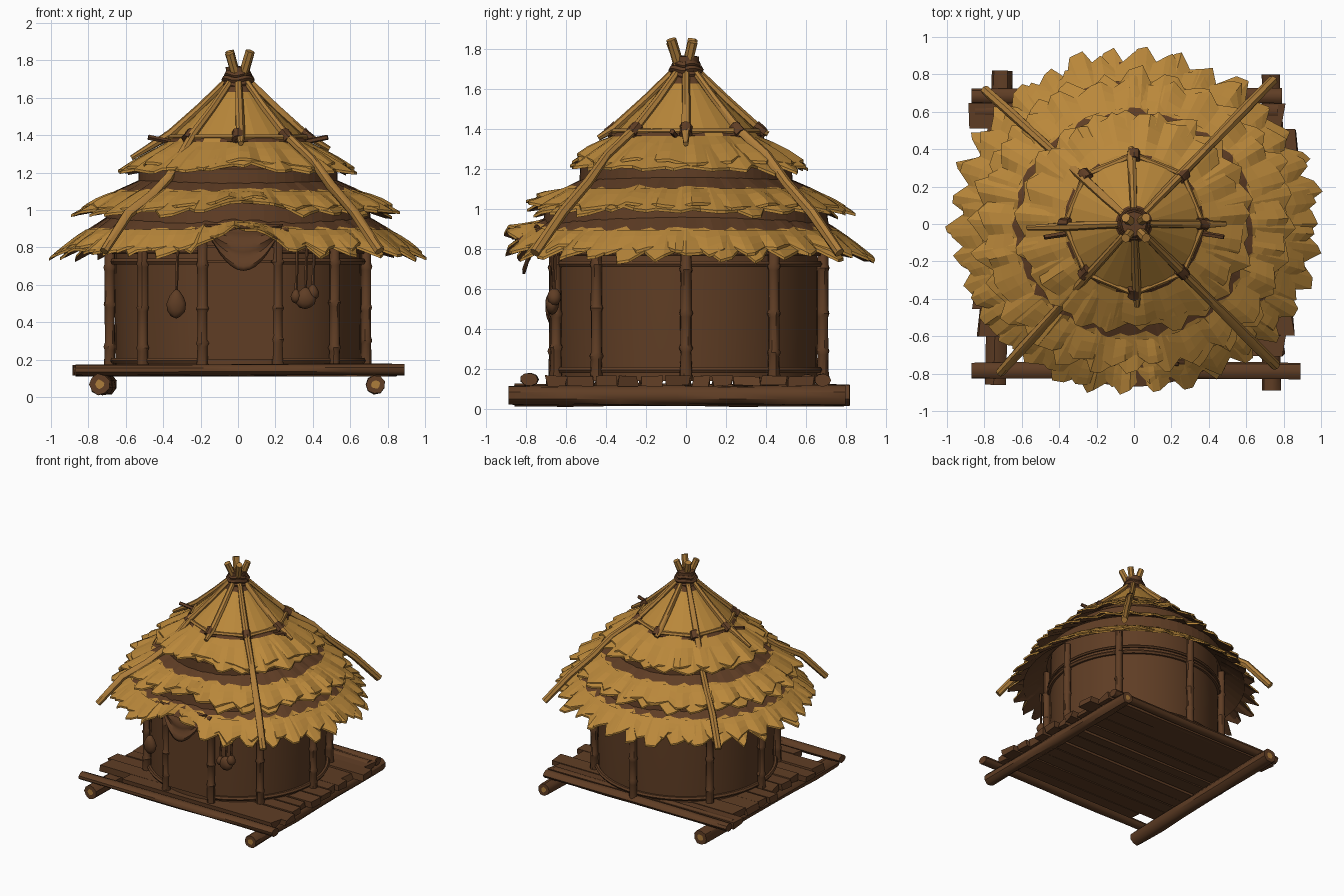
import bpy, bmesh, math, random
from mathutils import Vector

if "Cube" in bpy.data.objects:
    bpy.data.objects.remove(bpy.data.objects["Cube"])
random.seed(7)
R = random.uniform


def material(name, col):
    m = bpy.data.materials.new(name)
    m.diffuse_color = (*col, 1)
    m.use_nodes = True
    m.node_tree.nodes["Principled BSDF"].inputs["Base Color"].default_value = m.diffuse_color
    return m


THATCH = material("straw thatch", (0.49, 0.245, 0.043))
POLE = material("pale pole wood", (0.42, 0.205, 0.043))
BROWN = material("dark brown wood", (0.115, 0.047, 0.018))


def make(name, bm, mats, smooth=None):
    bmesh.ops.recalc_face_normals(bm, faces=bm.faces)
    me = bpy.data.meshes.new(name)
    bm.to_mesh(me)
    bm.free()
    ob = bpy.data.objects.new(name, me)
    bpy.context.collection.objects.link(ob)
    for m in mats:
        me.materials.append(m)
    if smooth:
        bpy.context.view_layer.objects.active = ob
        ob.select_set(True)
        bpy.ops.object.shade_smooth_by_angle(angle=math.radians(smooth))
        ob.select_set(False)
    return ob


def tube(name, pts, rad, mat=BROWN, cap=None, sides=9, jit=0.0, flat=1.0):
    """Round pole through pts; rad is a number or one radius per point."""
    bm = bmesh.new()
    pts = [Vector(p) for p in pts]
    rings = []
    for i, p in enumerate(pts):
        d = pts[min(i + 1, len(pts) - 1)] - pts[max(i - 1, 0)]
        q = d.to_track_quat('Z', 'Y')
        r = rad[i] if isinstance(rad, list) else rad
        ring = []
        for k in range(sides):
            a = math.tau * k / sides
            rr = r * (1 + R(-jit, jit))
            ring.append(bm.verts.new(p + q @ Vector((rr * math.cos(a), rr * math.sin(a) * flat, 0))))
        rings.append(ring)
    for a, b in zip(rings, rings[1:]):
        for k in range(sides):
            bm.faces.new((a[k], a[(k + 1) % sides], b[(k + 1) % sides], b[k]))
    caps = [bm.faces.new(ring) for ring in (rings[0], rings[-1])]
    if cap:  # pale heartwood in the cut ends
        bm.normal_update()
        bmesh.ops.inset_individual(bm, faces=caps, thickness=rad * 0.55)
        for f in caps:
            f.material_index = 1
    return make(name, bm, [mat, cap or mat], 40)


def log(name, a, b, r, jit=0.08, n=6, **kw):
    a, b = Vector(a), Vector(b)
    return tube(name, [a.lerp(b, i / n) for i in range(n + 1)], r, jit=jit, **kw)


def pol(r, deg, z):
    return (r * math.cos(math.radians(deg)), r * math.sin(math.radians(deg)), z)


def bump(x, y):
    return math.exp(-((x - 0.03) / 0.19) ** 2) if y < 0 else 0


def lift(x, y):
    """Raises the eave into an arch above the door."""
    t = min(max((math.hypot(x, y) - 0.6) / 0.3, 0), 1)
    return 0.13 * bump(x, y) * t * t


def thatch(name, r0, z0, r1, z1, n, depth, squash, band=0.0):
    """Ring of ragged straw, brown below; band is the bare brown share at its top."""
    bm = bmesh.new()
    slope = (z1 - z0) / (r1 - r0)
    top, bot = [], []
    spin = R(0, 1)
    for i in range(n):
        long, turn = R(0, 0.045), R(-0.01, 0.01)
        for frac, kind in ((R(-.08, .08), 0), (R(.28, .42), 1), (R(.55, .72), 2)):
            a = math.tau * (i + frac + spin) / n
            cx, cy = math.cos(a), math.sin(a) * squash
            rt = r1 - long - (R(0, 0.015) if kind == 1 else R(0.01, 0.04)) if kind else r1 - depth - R(0, 0.03)
            rt -= 0.05 * bump(cx * r1, cy * r1)
            dz = turn + R(-0.006, 0.012) if kind else -0.014
            ct, cb = [], []
            for t in (0, band + R(-.04, .05) if band else 0.35, 0.7, 1):
                r = r0 + (rt - r0) * t
                x, y = cx * r, cy * r
                z = z0 + slope * (r - r0) + dz * min(1, t * 1.6) + lift(x, y) + 0.02 * t * (1 - t)
                ct.append(bm.verts.new((x, y, z)))
                cb.append(bm.verts.new((x, y, z - 0.026 + 0.012 * t)))
            top.append(ct)
            bot.append(cb)
    m = len(top)
    for i in range(m):
        j = (i + 1) % m
        for k in range(3):
            f = bm.faces.new((top[i][k], top[i][k + 1], top[j][k + 1], top[j][k]))
            f.material_index = int(band > 0 and k == 0)
            bm.faces.new((bot[i][k], bot[j][k], bot[j][k + 1], bot[i][k + 1])).material_index = 1
        bm.faces.new((top[i][3], bot[i][3], bot[j][3], top[j][3]))
        bm.faces.new((top[i][0], top[j][0], bot[j][0], bot[i][0])).material_index = 1
    return make(name, bm, [THATCH, BROWN])


def revolve(name, prof, n, mats, arch=False, rule=None, smooth=None):
    bm = bmesh.new()
    rings = []
    for r, z in prof:
        ring = []
        for k in range(n):
            x, y, _ = pol(r, 360 * k / n, 0)
            ring.append(bm.verts.new((x, y, z + (lift(x, y) if arch else 0))))
        rings.append(ring)
    for i, (a, b) in enumerate(zip(rings, rings[1:])):
        for k in range(n):
            f = bm.faces.new((a[k], a[(k + 1) % n], b[(k + 1) % n], b[k]))
            f.material_index = rule(i, k) if rule else 0
    return make(name, bm, mats, smooth)


# Base logs running front to back, with beams across them
log("base_log_left", (-0.74, -0.86, 0.068), (-0.705, 0.82, 0.068), 0.058, cap=POLE)
log("base_log_right", (0.735, -0.89, 0.066), (0.735, 0.8, 0.066), 0.05, cap=POLE)
log("front_beam", (-0.87, -0.785, 0.145), (0.89, -0.785, 0.148), 0.045, flat=0.7)
log("back_beam_outer", (-0.87, 0.685, 0.143), (0.79, 0.685, 0.143), 0.04, flat=0.8)
log("back_beam_inner", (-0.85, 0.605, 0.143), (0.77, 0.605, 0.143), 0.038, flat=0.8)

# Floor planks with ragged ends
y = -0.70
while y < 0.54:
    w = R(0.08, 0.14)
    bm = bmesh.new()
    xl, xr = (-0.55, 0.8) if y < -0.6 else (-R(0.76, 0.88), R(0.77, 0.88))
    bmesh.ops.create_cube(bm, size=1)
    for v in bm.verts:
        v.co = ((xl if v.co.x < 0 else xr) + R(-.015, .015), y + w / 2 + v.co.y * w + R(-.008, .008),
                0.14 + v.co.z * 0.05 + R(-.006, .006))
    make("floor_plank", bm, [BROWN])
    y += w + R(0.004, 0.018)

# Round wall with a floor sill and rails, left open at the doorway
revolve("round_wall", [(0.655, 0.14), (0.66, 0.5), (0.655, 1.02)], 48, [BROWN], smooth=30)
for z, r in ((0.195, 0.017), (0.725, 0.017), (0.775, 0.012)):
    pts = [pol(0.667, -72 + 324 * i / 48, z) for i in range(49)]
    tube("wall_rail", pts, r, sides=6)

# Bamboo wall posts with swollen joints
for deg in (-106, -72, -41, 0, 40, 90, 140, 180, 222):
    zs, rs = [0.14], [0.033]
    for z in (0.28, 0.5, 0.7):
        z += R(-0.03, 0.03)
        zs += [z - 0.018, z, z + 0.018]
        rs += [0.028, 0.035, 0.028]
    zs.append(0.92)
    rs.append(0.028)
    tube("wall_post", [pol(0.685, deg, z) for z in zs], rs, jit=0.05)

# Door boards, lintel and draped cloth
for z0, z1 in ((0.2, 0.72), (0.73, 0.8), (0.81, 0.92)):
    bm = bmesh.new()
    bmesh.ops.create_cube(bm, size=1)
    for v in bm.verts:
        v.co = (0.015 + v.co.x * 0.37, -0.655 + v.co.y * 0.03, z0 if v.co.z < 0 else z1)
    make("door_board", bm, [BROWN])
log("door_lintel", (-0.23, -0.73, 0.885), (0.27, -0.73, 0.885), 0.022)
bm = bmesh.new()
grid = []
for j in range(11):
    v = j / 10
    row = []
    for i in range(13):
        u = i / 6 - 1
        row.append(bm.verts.new((0.03 + 0.21 * u * (1 - 0.12 * v), -0.75 - 0.07 * v * (1 - u * u)
                                 - 0.008 * math.sin(v * 16), 0.925 - v * (0.06 + 0.19 * (1 - u * u)))))
    grid.append(row)
for a, b in zip(grid, grid[1:]):
    for i in range(12):
        bm.faces.new((a[i], a[i + 1], b[i + 1], b[i]))
cloth = make("door_cloth", bm, [BROWN], 40)
cloth.modifiers.new("thickness", 'SOLIDIFY').thickness = 0.012

# Bags and gourds hanging beside the door
for x, y, z, sx, sz in ((-0.33, -0.67, 0.50, 0.055, 0.08), (0.36, -0.67, 0.53, 0.06, 0.06),
                        (0.40, -0.66, 0.56, 0.035, 0.045), (0.31, -0.67, 0.54, 0.03, 0.04)):
    bm = bmesh.new()
    bmesh.ops.create_icosphere(bm, subdivisions=2, radius=1)
    for v in bm.verts:
        pinch = 1 - 0.45 * max(0, v.co.z)
        v.co = (x + v.co.x * sx * pinch, y + v.co.y * 0.035, z + v.co.z * sz)
    make("hanging_bag", bm, [BROWN], 50)
    log("bag_string", (x, y, z + sz * 0.8), (x + 0.01, y + 0.01, 0.86), 0.009, n=3, sides=5)

# Roof: brown under-roof, straw cap and three ragged straw tiers
revolve("under_roof", [(0.05, 1.67), (0.34, 1.375), (0.53, 1.22), (0.535, 1.11), (0.70, 1.03),
                       (0.715, 0.92), (0.87, 0.80)], 64, [BROWN], arch=True)
patch = [R(0, 1) for _ in range(96)]
revolve("roof_cap", [(0.06, 1.69), (0.10, 1.63), (0.345, 1.40), (0.375, 1.365)], 24, [THATCH, BROWN],
        rule=lambda i, k: int((i == 0 and patch[k] < 0.7) or (i == 2 and patch[k + 24] < 0.7)))
for name, r0, z0, r1, z1, n, d, squash, band in (
        ("upper_tier", 0.36, 1.37, 0.67, 1.185, 22, 0.06, 0.97, 0),
        ("middle_tier", 0.53, 1.16, 0.90, 0.965, 28, 0.08, 0.95, 0.34),
        ("lower_tier", 0.70, 0.965, 1.03, 0.735, 34, 0.10, 0.94, 0.36)):
    thatch(name + "_thatch", r0, z0, r1, z1, n, d, squash, band)
    s = band * 0.8  # the overlay starts just below the bare band
    thatch(name + "_overlay", r0 + 0.02 + (r1 - r0) * s, z0 + (z1 - z0) * s - 0.004, r1 - 0.035, z1 + 0.03,
           n - 3, d * 0.8, squash)

# Rafters: short ones to the ring, long corner ones down to the eave
for deg, end in ((0, 0.49), (92, 0.41), (182, 0.57), (272, 0.44)):
    slope = [(0.05, 1.70), (0.2, 1.55), (0.36, 1.405), (end, 1.405 - (end - 0.36) * 0.6)]
    tube("short_rafter", [pol(r, deg, z) for r, z in slope], [0.018, 0.022, 0.024, 0.014], POLE, sides=7, jit=0.12)
for deg, sink in ((46, 0), (-45, 0), (-132, 0.1), (138, 0.1)):
    path = [(0.05, 1.70), (0.2, 1.55), (0.36, 1.405), (0.56, 1.27 - sink), (0.7, 1.13 - sink * 0.6),
            (0.88, 0.98), (1.07, 0.78)]
    tube("long_rafter", [pol(r, deg, z) for r, z in path], [0.018, 0.022, 0.024, 0.024, 0.026, 0.028, 0.026],
         POLE, sides=7, jit=0.12)

# Ring of poles lashed to the rafters
for k in range(8):
    a, b = Vector(pol(0.37, 45 * k, 1.39)), Vector(pol(0.37, 45 * k + 45, 1.39))
    over = (b - a) * 0.08
    log("ring_pole", a - over, b + over, 0.016, mat=POLE, jit=0.15, n=3, sides=6)
    log("ring_under_pole", a * 0.985 - over, b * 0.985 + over, 0.022, jit=0.15, n=3, sides=6)
    c = Vector(pol(0.365, 45 * k, 1.395))
    out = Vector(pol(0.024, 45 * k, -0.02))
    log("ring_lashing", c - out, c + out, 0.032, n=3, sides=8)
for s in (-1, 1):
    log("ring_twig", (0.36 * s, -0.05, 1.365), (0.48 * s, -0.07, 1.39), 0.014, n=2, sides=5)

# Crossed pole tips and rope binding at the peak
for sx in (-1, 1):
    for sy in (-1, 1):
        h = 1.85 - (0.012 if sx == sy else 0)
        log("peak_tip", (0.005 - 0.005 * sx, -0.01, 1.64), (0.01 + 0.055 * sx, -0.02 + 0.055 * sy, h),
            0.025, mat=POLE, n=4, sides=7)
for z, r in ((1.67, 0.066), (1.70, 0.072), (1.725, 0.058)):
    tube("peak_rope", [pol(r, 15 * i, z + 0.006 * math.sin(i)) for i in range(25)], 0.017, sides=6)
revolve("peak_binding", [(0.075, 1.64), (0.062, 1.70), (0.066, 1.765), (0.0, 1.77)], 12, [BROWN], smooth=40)
